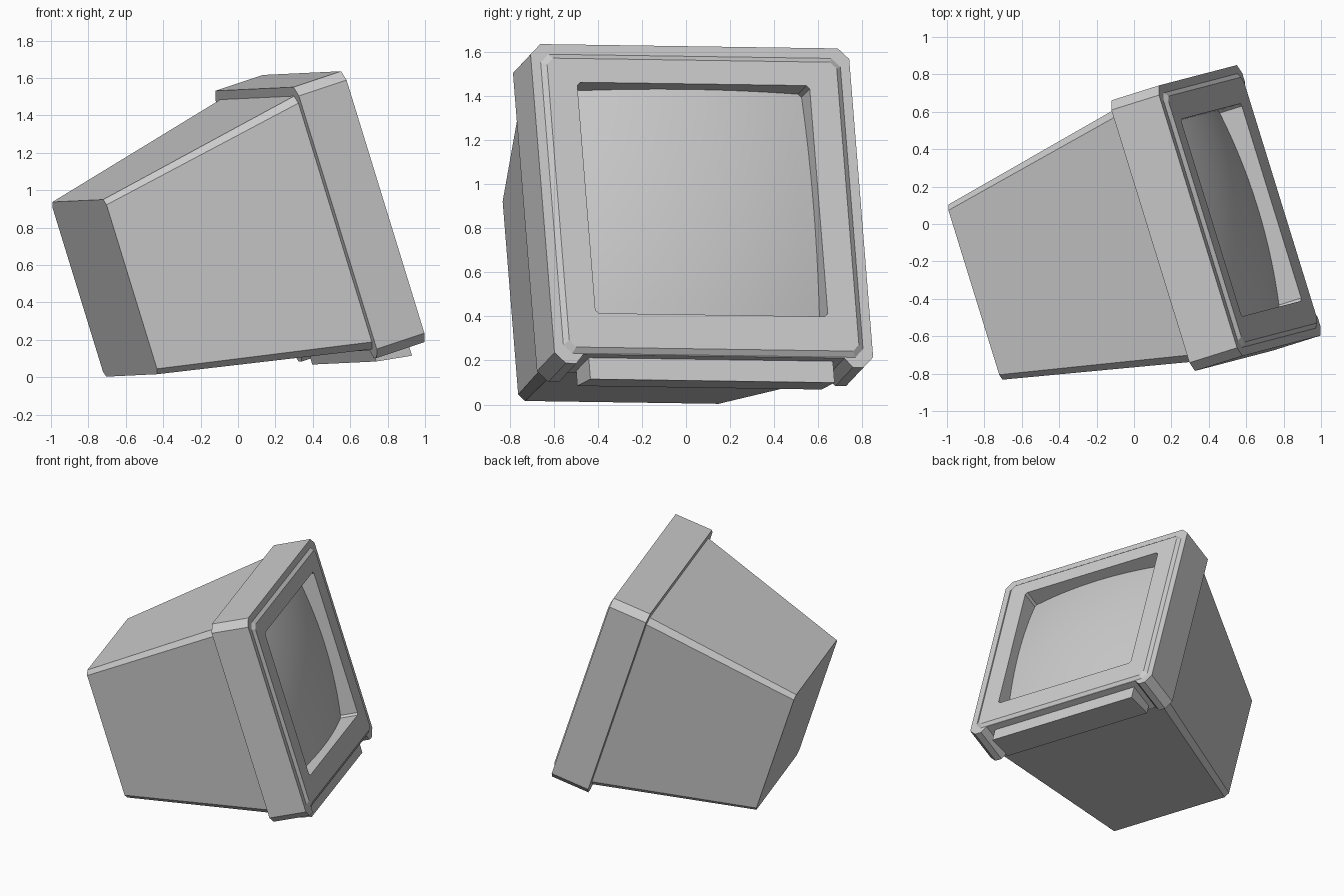
import bpy, bmesh
from mathutils import Matrix, Vector

if "Cube" in bpy.data.objects:
    bpy.data.objects.remove(bpy.data.objects["Cube"])

# Tilted frame: local x = across the screen, y = up the screen, z = out of it
s = Vector((-0.295, 0.955, -0.014)).normalized()
u = Vector((-0.293, -0.077, 0.953))
u = (u - u.dot(s) * s).normalized()
n = s.cross(u)
FRAME = Matrix.Translation((0.565, 0.072, 0.902)) @ Matrix((s, u, n)).transposed().to_4x4()


def finish(name, bm):
    bmesh.ops.recalc_face_normals(bm, faces=bm.faces[:])
    me = bpy.data.meshes.new(name)
    bm.to_mesh(me)
    bm.free()
    ob = bpy.data.objects.new(name, me)
    bpy.context.collection.objects.link(ob)
    ob.matrix_world = FRAME
    return ob


def loft(name, sections):
    """Closed solid through outlines given as lists of 3D points."""
    bm = bmesh.new()
    loops = [[bm.verts.new(p) for p in sec] for sec in sections]
    for a, b in zip(loops, loops[1:]):
        for i in range(len(a)):
            j = (i + 1) % len(a)
            bm.faces.new((a[i], a[j], b[j], b[i]))
    bm.faces.new(loops[0])
    bm.faces.new(loops[-1])
    return finish(name, bm)


def octagon(z, w, h, c, dy=0.0):
    """Rectangle with cut corners, half sizes w and h."""
    return [(x, y + dy, z) for x, y in (
        (w, -h + c), (w, h - c), (w - c, h), (-w + c, h),
        (-w, h - c), (-w, -h + c), (-w + c, -h), (w - c, -h))]


# Tapered rear housing
loft("rear_housing", [octagon(-1.405, 0.49, 0.49, 0.03),
                      octagon(-0.28, 0.708, 0.71, 0.04)])

# Bezel: outer shell, raised chamfered front panel, screen opening
bezel = loft("bezel", [
    octagon(-0.28, 0.757, 0.76, 0.05),
    octagon(0.0, 0.757, 0.76, 0.05),
    octagon(0.0, 0.712, 0.712, 0.04),
    octagon(0.018, 0.688, 0.688, 0.03),
    octagon(0.018, 0.552, 0.55, 0.015, 0.025),
    octagon(-0.15, 0.552, 0.55, 0.015, 0.025)])

# Notch along the bottom of the bezel
notch = [(-0.69, -0.8), (0.69, -0.8), (0.62, -0.716), (-0.62, -0.716)]
cutter = loft("notch_cutter", [[(x, y, z) for x, y in notch] for z in (-0.4, 0.1)])
cutter.hide_render = True
mod = bezel.modifiers.new("notch", 'BOOLEAN')
mod.operation = 'DIFFERENCE'
mod.solver = 'EXACT'
mod.object = cutter
bpy.context.view_layer.objects.active = bezel
bezel.select_set(True)
bpy.ops.object.modifier_apply(modifier="notch")
bpy.data.objects.remove(cutter)

# Control flap sitting in the notch
flap = [(-0.05, -0.70), (-0.05, -0.818), (-0.25, -0.787), (-0.25, -0.70)]
loft("control_flap", [[(x, y, z) for z, y in flap] for x in (-0.58, 0.58)])

# Bulging glass screen
bm = bmesh.new()
bmesh.ops.create_grid(bm, x_segments=14, y_segments=14, size=1)
for v in bm.verts:
    a, b = v.co.x, v.co.y
    v.co = (a * 0.552, b * 0.55 + 0.025, -0.115 + 0.05 * (1 - a * a) + 0.05 * (1 - b * b))
for f in bm.faces:
    f.smooth = True
finish("screen", bm)
